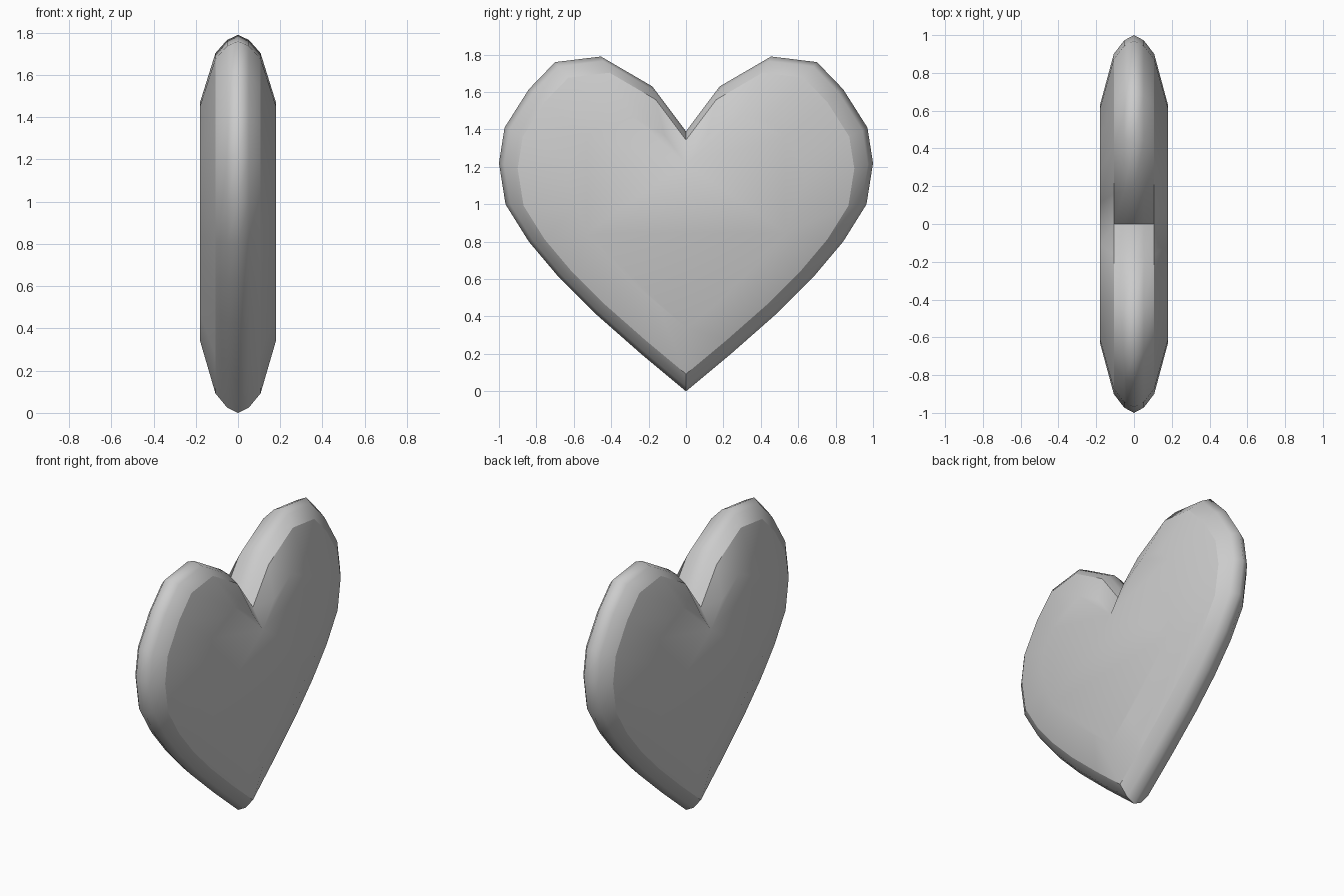
import bpy, bmesh

if "Cube" in bpy.data.objects:
    bpy.data.objects.remove(bpy.data.objects["Cube"])

# Right half of the heart outline (y, z), from notch round to the bottom tip
half = [(0, 1.39), (0.18, 1.63), (0.455, 1.79), (0.70, 1.76), (0.84, 1.615),
        (0.97, 1.41), (1.0, 1.22), (0.965, 1.0), (0.84, 0.80), (0.68, 0.61),
        (0.49, 0.42), (0.24, 0.20), (0, 0)]
outline = half + [(-y, z) for y, z in reversed(half[1:-1])]
tip = len(half) - 1
n = len(outline)
centre_z = 0.925

# Rounded rim: (x, scale of outline) for each layer, mirrored front to back
rim = [(0.18, 0.63), (0.107, 0.90), (0.052, 0.972)]
layers = [(-x, s) for x, s in rim] + [(0, 1.0)] + list(reversed(rim))

bm = bmesh.new()
rings = [[bm.verts.new((x, y * s, centre_z + (z - centre_z) * s)) for y, z in outline]
         for x, s in layers]
for a, b in zip(rings, rings[1:]):
    for i in range(n):
        j = (i + 1) % n
        bm.faces.new((a[i], a[j], b[j], b[i]))
bm.faces.new(rings[0])
bm.faces.new(rings[-1])
bmesh.ops.recalc_face_normals(bm, faces=bm.faces)

# Smooth faces, with crisp lines where the rim meets the faces and at notch and tip
for f in bm.faces:
    f.smooth = True
for ring in (rings[1], rings[-2]):
    for i in range(n):
        bm.edges.get((ring[i], ring[(i + 1) % n])).smooth = False
for a, b in zip(rings[1:-1], rings[2:-1]):
    for i in (0, tip):
        bm.edges.get((a[i], b[i])).smooth = False

mesh = bpy.data.meshes.new("heart")
bm.to_mesh(mesh)
bm.free()
heart = bpy.data.objects.new("heart", mesh)
bpy.context.collection.objects.link(heart)
